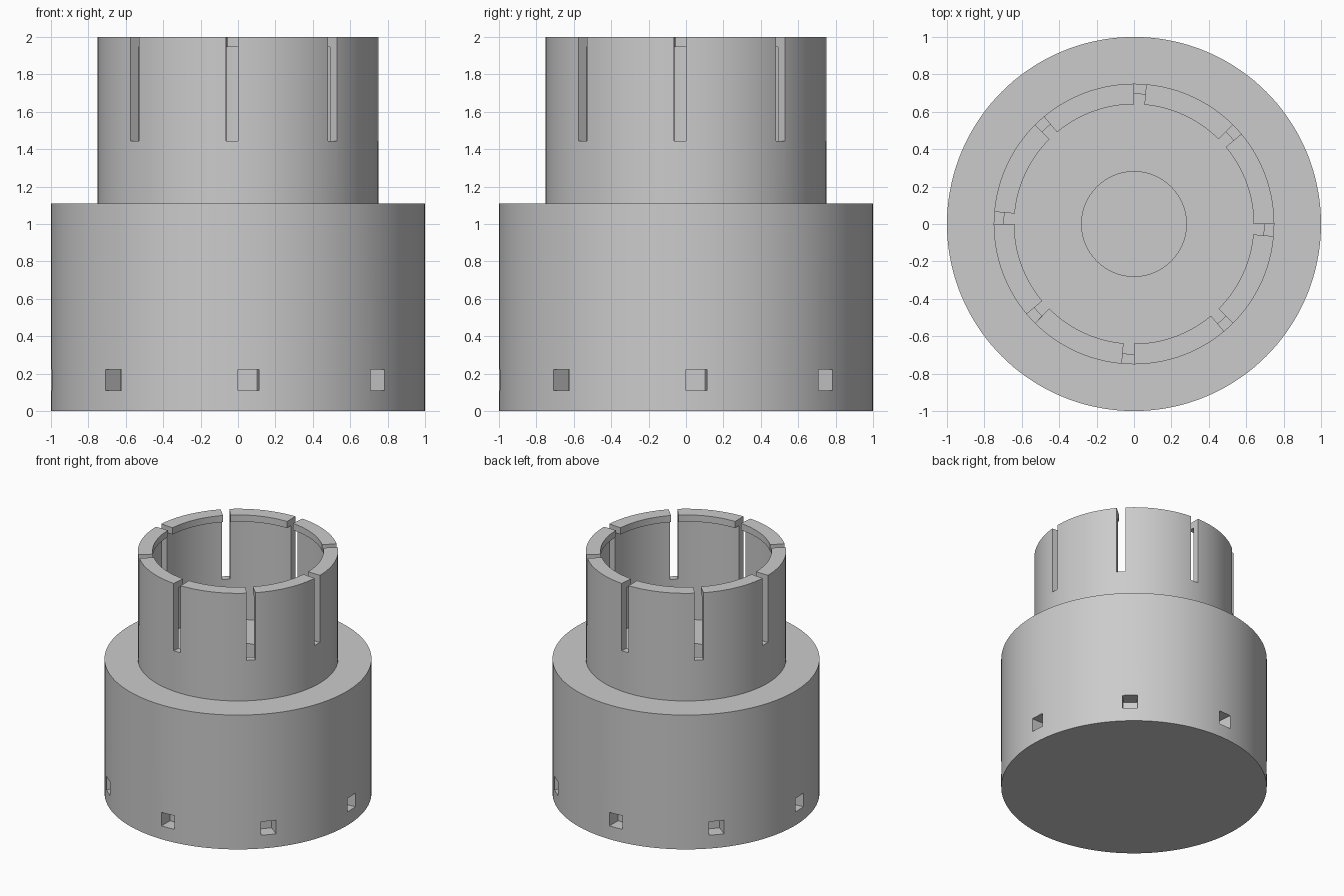
import bpy, bmesh
from math import cos, sin, radians, tau

if "Cube" in bpy.data.objects:
    bpy.data.objects.remove(bpy.data.objects["Cube"], do_unlink=True)

grey = bpy.data.materials.new("plain grey")
grey.use_nodes = True
GREY = (0.6, 0.6, 0.6, 1)
grey.diffuse_color = GREY
grey.node_tree.nodes["Principled BSDF"].inputs["Base Color"].default_value = GREY


def add_object(name, bm):
    bmesh.ops.recalc_face_normals(bm, faces=bm.faces)
    mesh = bpy.data.meshes.new(name)
    bm.to_mesh(mesh)
    bm.free()
    mesh.materials.append(grey)
    obj = bpy.data.objects.new(name, mesh)
    bpy.context.collection.objects.link(obj)
    return obj


def lathe(name, profile, steps=144):
    """Spin a profile of (radius, height) around z."""
    bm = bmesh.new()
    verts = [bm.verts.new((r, 0, z)) for r, z in profile]
    edges = [bm.edges.new(pair) for pair in zip(verts, verts[1:])]
    bmesh.ops.spin(bm, geom=verts + edges, cent=(0, 0, 0), axis=(0, 0, 1),
                   angle=tau, steps=steps, use_duplicate=False)
    bmesh.ops.remove_doubles(bm, verts=bm.verts, dist=1e-4)
    return add_object(name, bm)


def wedge_ring(name, start, sweep, r_in, r_out, z_low, z_high):
    """Eight wedge cutters with radial sides."""
    bm = bmesh.new()
    for k in range(8):
        a, b = radians(45 * k + start), radians(45 * k + start + sweep)
        corners = [(r_in, a), (r_out, a), (r_out, b), (r_in, b)]
        face = bm.faces.new([bm.verts.new((r * cos(t), r * sin(t), z_low))
                             for r, t in corners])
        top = bmesh.ops.extrude_face_region(bm, geom=[face])["geom"]
        bmesh.ops.translate(bm, vec=(0, 0, z_high - z_low),
                            verts=[v for v in top if isinstance(v, bmesh.types.BMVert)])
    obj = add_object(name, bm)
    obj.hide_render = True
    obj.hide_viewport = True
    return obj


# Stepped body: base, collar with an inner snap lip, socket and centre hole
body = lathe("stepped_socket", [
    (0, 0), (1, 0), (1, 1.11), (0.75, 1.11), (0.75, 2), (0.64, 2),
    (0.64, 1.945), (0.695, 1.945), (0.695, 1.11), (0.28, 1.11),
    (0.28, 0.11), (0, 0.11)])

# Collar slits and base pockets
cutters = [wedge_ring("collar_slit_cutter", -5, 5, 0.5, 0.9, 1.445, 2.2),
           wedge_ring("base_pocket_cutter", 0, 6.5, 0.889, 1.2, 0.11, 0.222)]
for cutter in cutters:
    cut = body.modifiers.new(cutter.name, "BOOLEAN")
    cut.operation = "DIFFERENCE"
    cut.solver = "EXACT"
    cut.object = cutter

# Bake the cuts, then drop the cutters
bpy.context.view_layer.update()
result = bpy.data.meshes.new_from_object(
    body.evaluated_get(bpy.context.evaluated_depsgraph_get()))
body.modifiers.clear()
body.data = result
for cutter in cutters:
    bpy.data.objects.remove(cutter, do_unlink=True)

bpy.context.view_layer.objects.active = body
body.select_set(True)
bpy.ops.object.shade_smooth_by_angle(angle=radians(30))
